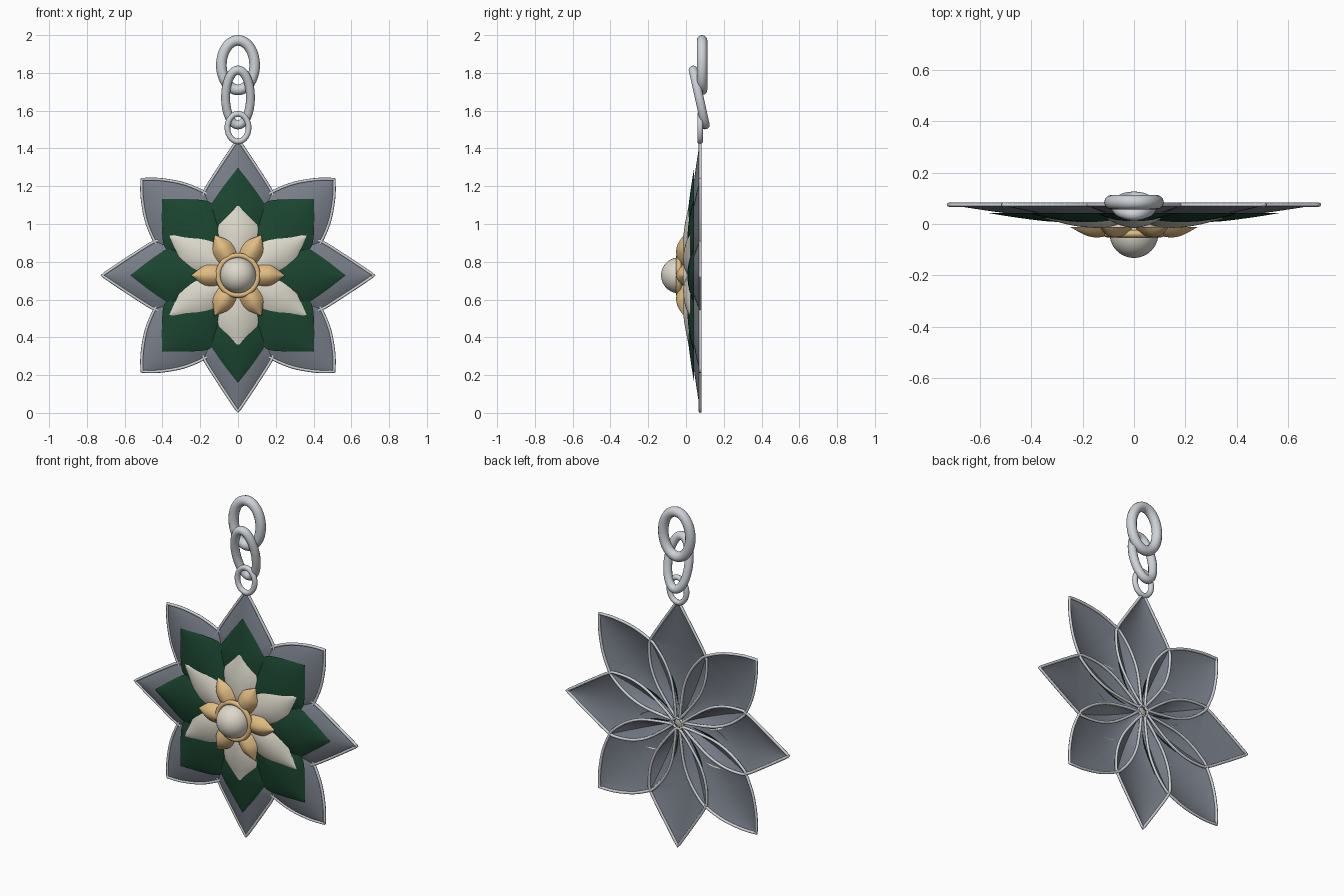
import bpy, bmesh, math
from mathutils import Vector

if "Cube" in bpy.data.objects:
    bpy.data.objects.remove(bpy.data.objects["Cube"])

CZ = 0.728  # height of the flower centre


def material(name, rgb):
    m = bpy.data.materials.new(name)
    m.diffuse_color = (*rgb, 1)
    m.use_nodes = True
    m.node_tree.nodes["Principled BSDF"].inputs["Base Color"].default_value = m.diffuse_color
    return m


STEEL = material("dark_steel", (0.19, 0.21, 0.25))
SILVER = material("silver", (0.62, 0.65, 0.69))
GREEN = material("green_enamel", (0.011, 0.06, 0.03))
CREAM = material("cream", (0.72, 0.69, 0.60))
GOLD = material("gold", (0.75, 0.50, 0.22))


def smooth_path(pts, steps=5):
    """Catmull-Rom through the profile points."""
    p = [Vector(q) for q in pts]
    p = [2 * p[0] - p[1]] + p + [2 * p[-1] - p[-2]]
    out = []
    for i in range(1, len(p) - 2):
        a, b, c, d = p[i - 1:i + 3]
        for k in range(steps):
            t = k / steps
            out.append(0.5 * (2 * b + (c - a) * t + (2 * a - 5 * b + 4 * c - d) * t * t
                              + (3 * b - a - 3 * c + d) * t ** 3))
    return out + [p[-2]]


def place(r, w, y, ang):
    return Vector((r * math.cos(ang) - w * math.sin(ang), y,
                   CZ + r * math.sin(ang) + w * math.cos(ang)))


def petal(name, profile, base, ang, mat, n=12):
    """Domed shell; profile rows are (radius, half width, dome depth)."""
    bm = bmesh.new()
    rows = []
    for r, w, d in smooth_path(profile):
        row = []
        for j in range(n + 1):
            u = 2 * j / n - 1
            row.append(bm.verts.new(place(r, u * w, base - d * (1 - u * u), ang)))
        rows.append(row)
    for a, b in zip(rows, rows[1:]):
        for j in range(n):
            bm.faces.new((a[j], b[j], b[j + 1], a[j + 1]))
    bmesh.ops.remove_doubles(bm, verts=bm.verts, dist=1e-5)
    for f in bm.faces:
        f.smooth = True
        f.normal_update()
        if f.normal.y > 0:
            f.normal_flip()
    me = bpy.data.meshes.new(name)
    bm.to_mesh(me)
    bm.free()
    me.materials.append(mat)
    ob = bpy.data.objects.new(name, me)
    bpy.context.collection.objects.link(ob)


def tube(name, pts, radius, mat, res=3):
    """Closed round wire along pts, turned into a mesh."""
    cu = bpy.data.curves.new(name, 'CURVE')
    cu.dimensions = '3D'
    cu.bevel_depth = radius
    cu.bevel_resolution = res
    sp = cu.splines.new('POLY')
    sp.points.add(len(pts) - 1)
    for q, p in zip(sp.points, pts):
        q.co = (*p, 1)
    sp.use_cyclic_u = True
    sp.use_smooth = True
    cu.materials.append(mat)
    ob = bpy.data.objects.new(name, cu)
    bpy.context.collection.objects.link(ob)
    bpy.ops.object.select_all(action='DESELECT')
    bpy.context.view_layer.objects.active = ob
    ob.select_set(True)
    bpy.ops.object.convert(target='MESH')


# Petal profiles: shared inner part, narrow (upright) and full (diagonal) tips
outer_in = [(0.03, 0.012, 0.02), (0.1, 0.07, 0.045), (0.2, 0.14, 0.055), (0.3, 0.178, 0.054)]
outer_tips = [
    [(0.4, 0.187, 0.045), (0.45, 0.175, 0.039), (0.55, 0.113, 0.026), (0.65, 0.047, 0.011), (0.72, 0, 0)],
    [(0.4, 0.19, 0.045), (0.45, 0.181, 0.039), (0.55, 0.138, 0.026), (0.65, 0.068, 0.011), (0.72, 0, 0)]]
green_in = [(0.04, 0.02, 0.015), (0.15, 0.105, 0.032), (0.25, 0.142, 0.036)]
green_tips = [
    [(0.33, 0.15, 0.033), (0.38, 0.138, 0.028), (0.47, 0.078, 0.016), (0.57, 0, 0)],
    [(0.33, 0.165, 0.033), (0.39, 0.165, 0.027), (0.47, 0.1, 0.016), (0.57, 0, 0)]]

# Outer steel petals with wire rims, and green petals on top
for i in range(8):
    ang = i * math.pi / 4
    outer = outer_in + outer_tips[i % 2]
    petal(f"outer_petal_{i}", outer, 0.075, ang, STEEL)
    path = smooth_path(outer)
    rim = [place(r, w, 0.075, ang) for r, w, d in path]
    rim += [place(r, -w, 0.075, ang) for r, w, d in reversed(path[:-1])]
    tube(f"outer_petal_rim_{i}", rim, 0.008, SILVER, 2)
    petal(f"green_petal_{i}", green_in + green_tips[i % 2], 0.043, ang, GREEN)

# Cream and gold inner petals
cream = [(0.04, 0.02, 0.015), (0.12, 0.085, 0.036), (0.2, 0.11, 0.038), (0.27, 0.1, 0.03),
         (0.34, 0.058, 0.016), (0.42, 0, 0)]
gold = [(0.02, 0.012, 0.01), (0.1, 0.05, 0.034), (0.15, 0.056, 0.04), (0.19, 0.045, 0.031), (0.248, 0, 0)]
for i in range(6):
    petal(f"cream_petal_{i}", cream, 0.024, math.radians(30 + 60 * i), CREAM)
    petal(f"gold_petal_{i}", gold, -0.012, math.radians(60 * i), GOLD)

# Centre bead and its gold collar
bpy.ops.mesh.primitive_uv_sphere_add(segments=40, ring_count=20, radius=0.095,
                                     location=(0, -0.037, CZ), rotation=(math.pi / 2, 0, 0))
bead = bpy.context.object
bead.name = "centre_bead"
bead.data.materials.append(CREAM)
bpy.ops.object.shade_smooth()


def link(name, top, bottom, half_width, radius):
    """Oval chain link; top and bottom are (y, z) of the wire centre."""
    pts = []
    for k in range(48):
        a = k * math.tau / 48
        t = (1 + math.sin(a)) / 2
        pts.append(Vector((half_width * math.cos(a), bottom[0] + (top[0] - bottom[0]) * t,
                           bottom[1] + (top[1] - bottom[1]) * t)))
    tube(name, pts, radius, SILVER if name != "centre_collar" else GOLD, 4)


link("centre_collar", (-0.038, CZ + 0.105), (-0.038, CZ - 0.105), 0.105, 0.014)

# Chain links above the top petal
link("bail_ring", (0.075, 1.583), (0.075, 1.437), 0.056, 0.015)
link("middle_link", (0.038, 1.815), (0.102, 1.525), 0.066, 0.024)
link("top_link", (0.085, 1.972), (0.085, 1.71), 0.088, 0.028)
